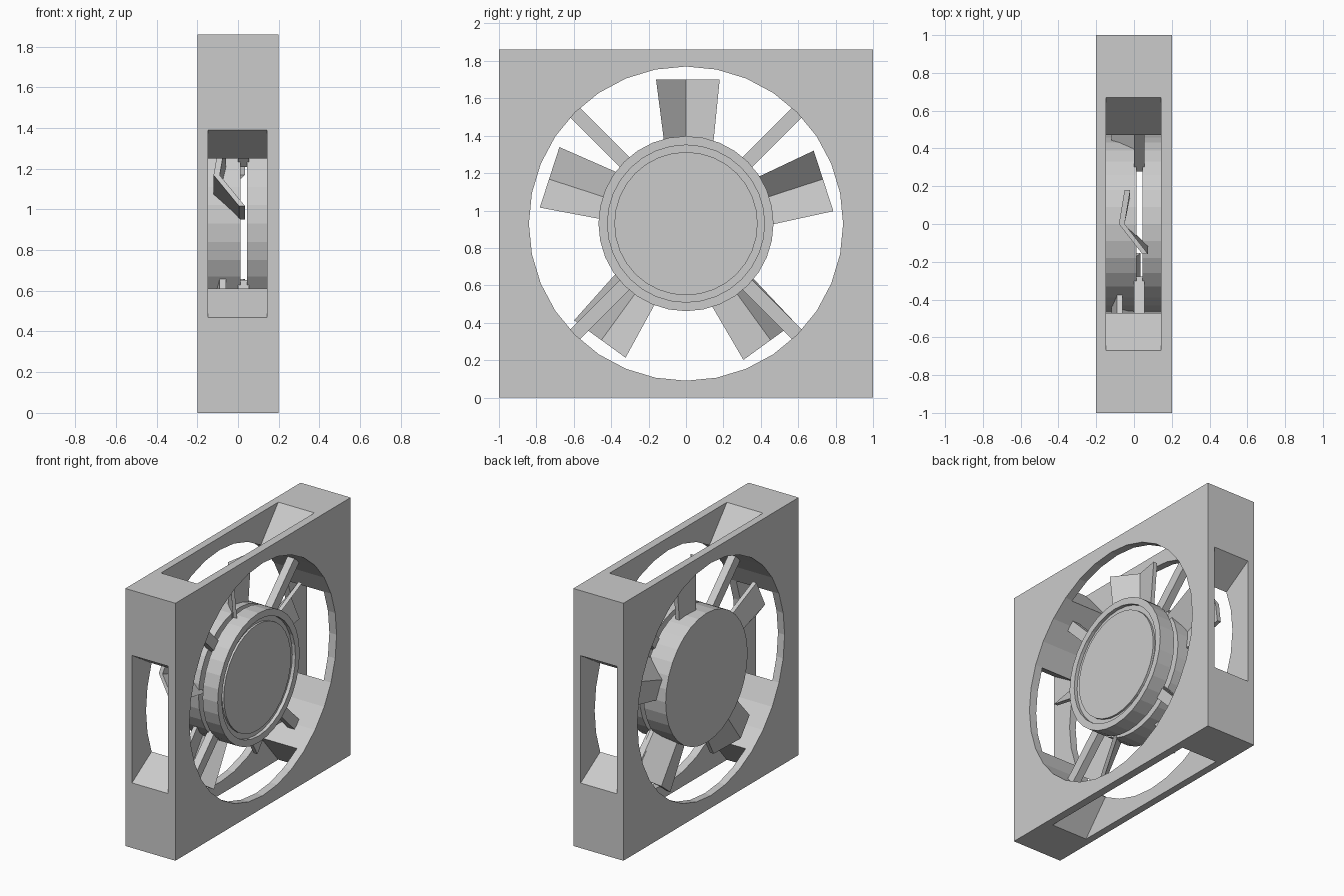
import bpy, bmesh, math
from mathutils import Matrix, Vector

if "Cube" in bpy.data.objects:
    bpy.data.objects.remove(bpy.data.objects["Cube"])

CZ = 0.93          # height of the fan axis
SIDES = 32

grey = bpy.data.materials.new("plain grey")
grey.diffuse_color = (0.6, 0.6, 0.6, 1)
grey.use_nodes = True
grey.node_tree.nodes["Principled BSDF"].inputs["Base Color"].default_value = grey.diffuse_color


def loft(name, rings):
    """Solid joining equal-length rings of points, capped at both ends."""
    bm = bmesh.new()
    rows = [[bm.verts.new(p) for p in ring] for ring in rings]
    n = len(rows[0])
    for a, b in zip(rows, rows[1:]):
        for i in range(n):
            j = (i + 1) % n
            bm.faces.new((a[i], a[j], b[j], b[i]))
    bm.faces.new(rows[0])
    bm.faces.new(rows[-1])
    bmesh.ops.recalc_face_normals(bm, faces=bm.faces)
    mesh = bpy.data.meshes.new(name)
    bm.to_mesh(mesh)
    bm.free()
    mesh.materials.append(grey)
    ob = bpy.data.objects.new(name, mesh)
    bpy.context.collection.objects.link(ob)
    return ob


def circle(r, x):
    return [(x, r * math.cos(2 * math.pi * i / SIDES),
             CZ + r * math.sin(2 * math.pi * i / SIDES)) for i in range(SIDES)]


def prism(name, pts, x0, x1):
    return loft(name, [[(x, y, z) for y, z in pts] for x in (x0, x1)])


def cut(target, cutter):
    cutter.hide_render = True
    mod = target.modifiers.new("cut", 'BOOLEAN')
    mod.operation = 'DIFFERENCE'
    mod.solver = 'EXACT'
    mod.object = cutter
    bpy.context.view_layer.objects.active = target
    bpy.ops.object.modifier_apply(modifier=mod.name)
    bpy.data.objects.remove(cutter)


def spin(angle, dx=0):
    """Turn about the fan axis, counterclockwise seen from +x."""
    return (Matrix.Translation((dx, 0, CZ)) @ Matrix.Rotation(angle, 4, 'X')
            @ Matrix.Translation((0, 0, -CZ)))


# Square housing with a round opening
frame = prism("housing", [(-1, 0), (1, 0), (1, 2 * CZ), (-1, 2 * CZ)], -0.2, 0.2)
cut(frame, loft("opening_cutter", [circle(0.84, -0.3), circle(0.84, 0.3)]))

# Tapered windows through the four outer walls
for s in (-1, 1):
    side = [(s * 1.1, -0.523), (s * 1.1, 0.523), (s * 0.7, 0.272), (s * 0.7, -0.272)]
    prism_pts = [(y, CZ + z) for y, z in side]
    cut(frame, prism("side_window_cutter", prism_pts, -0.147, 0.142))
    top = [(-0.815, s * 1.1), (0.815, s * 1.1), (0.431, s * 0.65), (-0.431, s * 0.65)]
    prism_pts = [(y, CZ + z) for y, z in top]
    cut(frame, prism("end_window_cutter", prism_pts, -0.147, 0.142))

# Hub halves with a narrow gap between them
loft("rotor_hub", [circle(0.468, -0.165), circle(0.468, 0.012)])
loft("stator_hub", [circle(0.468, 0.045), circle(0.468, 0.165), circle(0.42, 0.165),
                    circle(0.42, 0.14), circle(0.383, 0.14), circle(0.383, 0.155)])

# Four diagonal struts from hub to housing
for k in range(4):
    w = 0.037
    strut = prism("strut_%d" % (k + 1),
                  [(-w, CZ + 0.43), (w, CZ + 0.43), (w, CZ + 0.85), (-w, CZ + 0.85)],
                  0.0, 0.055)
    strut.data.transform(spin(math.pi / 4 + k * math.pi / 2))

# Five creased blades
T = 0.03
for k in range(5):
    rings = []
    for r, left, right in ((0.42, -0.115, 0.145), (0.77, -0.16, 0.18)):
        z = CZ + r
        line = [(left, 0.045), (0, -0.08), (right, -0.05)]
        rings.append([(x, y, z) for y, x in line]
                     + [(x + T, y, z) for y, x in reversed(line)])
    blade = loft("blade_%d" % (k + 1), rings)
    blade.data.transform(spin(k * 2 * math.pi / 5, 0 if k == 0 else -0.04))
